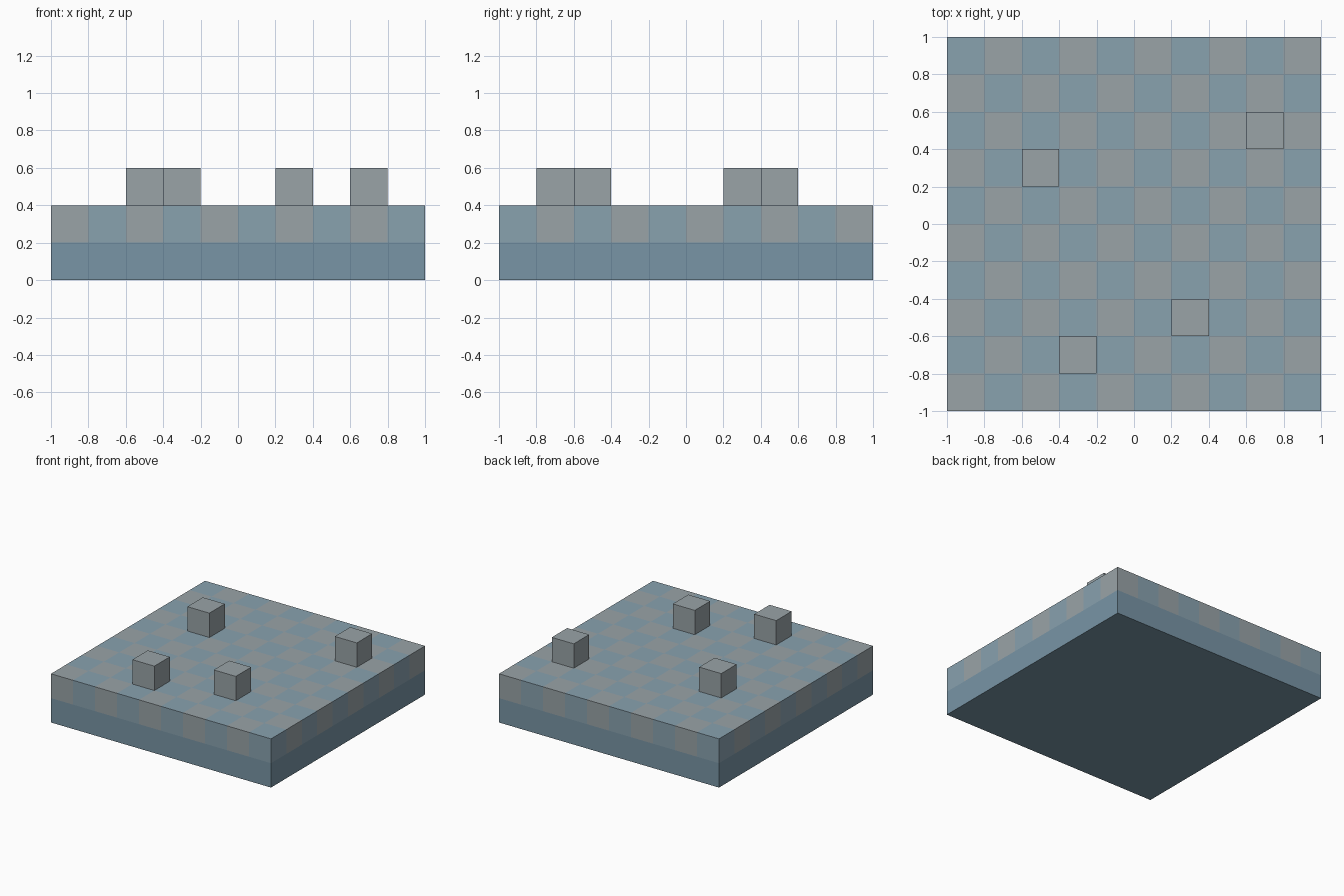
import bpy, bmesh, math
from mathutils import Vector

if "Cube" in bpy.data.objects:
    bpy.data.objects.remove(bpy.data.objects["Cube"])

N = 10          # cells per side
C = 2.0 / N     # cell size


def material(name, rgb):
    m = bpy.data.materials.new(name)
    m.diffuse_color = (*rgb, 1)
    m.use_nodes = True
    m.node_tree.nodes["Principled BSDF"].inputs["Base Color"].default_value = m.diffuse_color
    return m


STONE = material("grey_stone", (0.32, 0.37, 0.39))
BLUE = material("blue_stone", (0.25, 0.36, 0.43))
DEEP = material("deep_blue", (0.19, 0.30, 0.38))


def finish(bm, name, mats):
    bmesh.ops.recalc_face_normals(bm, faces=bm.faces[:])
    me = bpy.data.meshes.new(name)
    bm.to_mesh(me)
    bm.free()
    for m in mats:
        me.materials.append(m)
    ob = bpy.data.objects.new(name, me)
    bpy.context.collection.objects.link(ob)
    return ob


def slab(name, z, mats):
    """One layer of cells; with two materials it is checkered."""
    bm = bmesh.new()
    bmesh.ops.create_grid(bm, x_segments=N, y_segments=N, size=1)
    ext = bmesh.ops.extrude_face_region(bm, geom=bm.faces[:], use_keep_orig=True)
    top = [g for g in ext["geom"] if isinstance(g, bmesh.types.BMVert)]
    bmesh.ops.translate(bm, verts=top, vec=(0, 0, C))
    bmesh.ops.translate(bm, verts=bm.verts[:], vec=(0, 0, z))
    bmesh.ops.recalc_face_normals(bm, faces=bm.faces[:])
    for f in bm.faces:
        # step inward from the face to find its cell
        p = f.calc_center_median() - f.normal * C / 2
        i, j = math.floor((p.x + 1) / C), math.floor((p.y + 1) / C)
        f.material_index = (i + j) % 2 if len(mats) > 1 else 0
    return finish(bm, name, mats)


# Two-layer platform
slab("base_layer", 0, [DEEP])
slab("checkered_layer", C, [STONE, BLUE])

# Loose blocks standing on the platform
for k, (i, j) in enumerate([(2, 6), (8, 7), (6, 2), (3, 1)], 1):
    bm = bmesh.new()
    bmesh.ops.create_cube(bm, size=C)
    centre = Vector((-1 + (i + 0.5) * C, -1 + (j + 0.5) * C, 2.5 * C))
    bmesh.ops.translate(bm, verts=bm.verts[:], vec=centre)
    finish(bm, f"block_{k}", [STONE])
